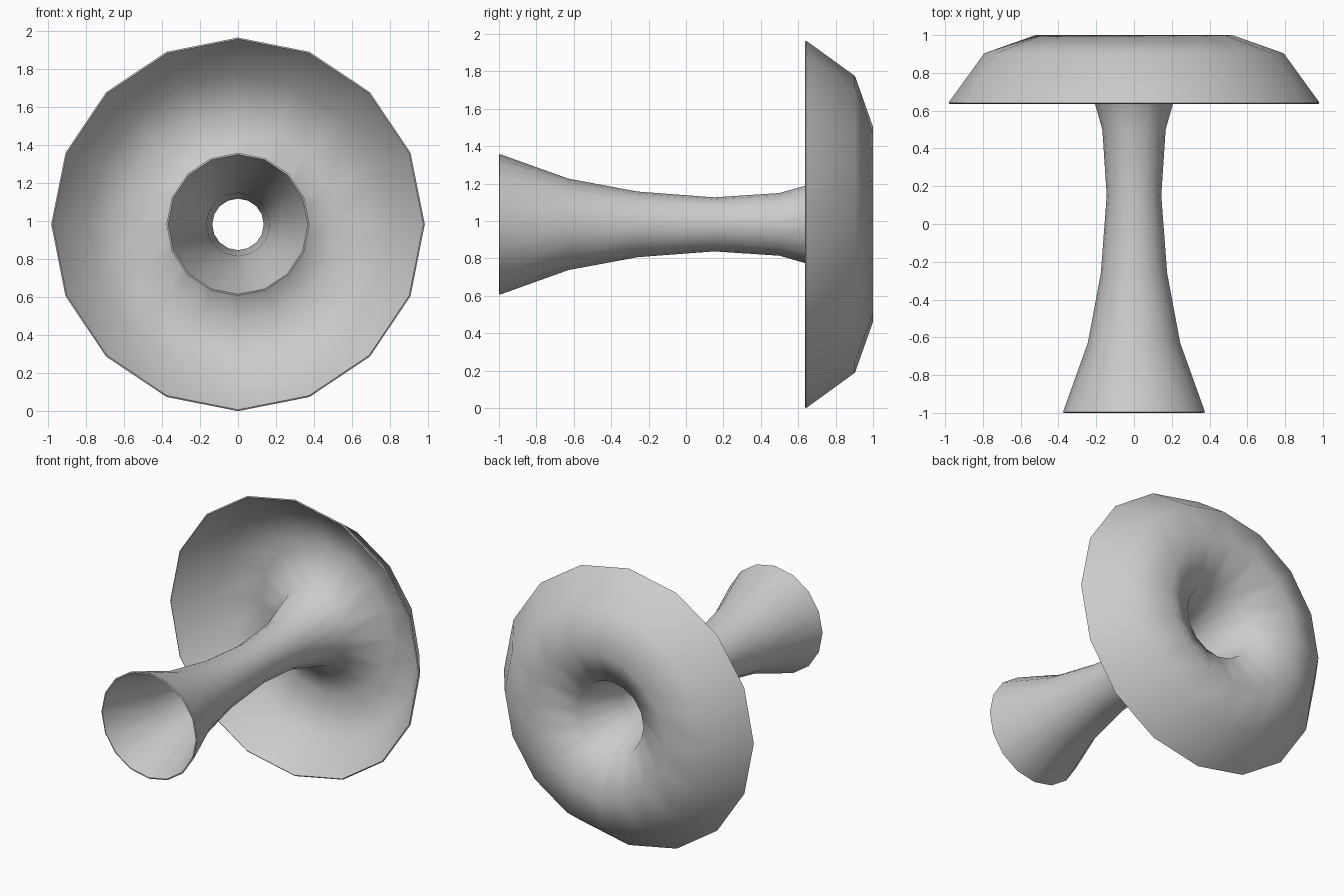
import bpy, bmesh, math

if "Cube" in bpy.data.objects:
    bpy.data.objects.remove(bpy.data.objects["Cube"])

SIDES = 16
CENTRE_Z = 0.982
# Half-profile of the horn as (y, radius): narrow mouth, throat, folded-back bell
PROFILE = [(-0.998, 0.372), (-0.63, 0.24), (-0.26, 0.171), (0.15, 0.14),
           (0.5, 0.163), (0.84, 0.26), (0.996, 0.52), (0.9, 0.79), (0.639, 0.979)]

# Revolve the profile around the y axis
bm = bmesh.new()
rings = []
for y, r in PROFILE:
    rings.append([bm.verts.new((r * math.cos(2 * math.pi * i / SIDES), y,
                                CENTRE_Z + r * math.sin(2 * math.pi * i / SIDES)))
                  for i in range(SIDES)])
for a, b in zip(rings, rings[1:]):
    for i in range(SIDES):
        j = (i + 1) % SIDES
        bm.faces.new((a[i], b[i], b[j], a[j])).smooth = True
bmesh.ops.recalc_face_normals(bm, faces=bm.faces[:])

mesh = bpy.data.meshes.new("flared_horn")
bm.to_mesh(mesh)
bm.free()
horn = bpy.data.objects.new("flared_horn", mesh)
bpy.context.collection.objects.link(horn)

# Thin wall
wall = horn.modifiers.new("thin_wall", 'SOLIDIFY')
wall.thickness = 0.009
wall.offset = 0

# Smooth body with crisp rims
bpy.context.view_layer.objects.active = horn
horn.select_set(True)
bpy.ops.object.modifier_apply(modifier=wall.name)
bpy.ops.object.shade_smooth_by_angle(angle=math.radians(70))
